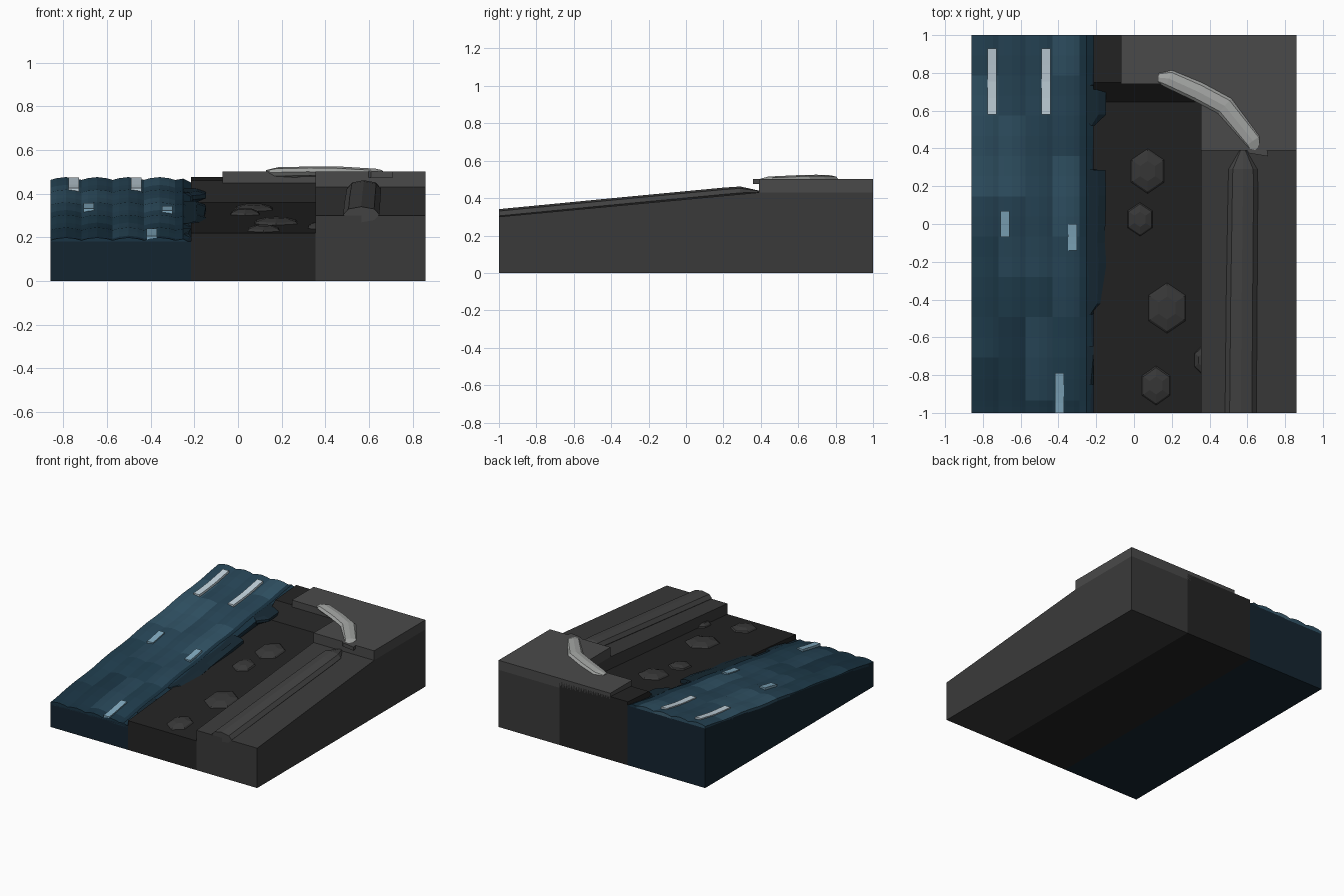
import bpy, math, random
from mathutils import Vector

if "Cube" in bpy.data.objects:
    bpy.data.objects.remove(bpy.data.objects["Cube"])
random.seed(4)

def mat(name, c):
    m = bpy.data.materials.new(name)
    m.diffuse_color = (*c, 1)
    m.use_nodes = True
    m.node_tree.nodes["Principled BSDF"].inputs["Base Color"].default_value = m.diffuse_color
    return m

mud_m = mat("mud", (.017, .017, .017))
bank_m = mat("bank", (.042, .042, .042))
slab_m = mat("slab", (.068, .068, .068))
stone_m = mat("stone", (.04, .04, .04))
log_m = mat("bark", (.055, .055, .055))
pale_m = mat("pale_wood", (.36, .37, .36))
deep_m = mat("deep_water", (.007, .018, .030))
edge_m = mat("shore_water", (.008, .022, .034))
foam_m = mat("foam", (.55, .66, .73))
glint_m = mat("glint", (.22, .40, .52))
blues = [mat("blue_%d" % i, c) for i, c in enumerate([
    (.010, .034, .056), (.014, .047, .075), (.020, .060, .095),
    (.030, .085, .130), (.050, .115, .165)])]

def make(name, verts, faces, mats, idx=None):
    me = bpy.data.meshes.new(name)
    me.from_pydata(verts, [], faces)
    for m in mats:
        me.materials.append(m)
    if idx:
        me.polygons.foreach_set("material_index", idx)
    me.update()
    ob = bpy.data.objects.new(name, me)
    bpy.context.collection.objects.link(ob)
    return ob

def loft(name, rings, m):
    # skin equal-sized rings and cap both ends
    n = len(rings[0])
    v = [p for r in rings for p in r]
    f = [(k*n + i, k*n + (i+1) % n, (k+1)*n + (i+1) % n, (k+1)*n + i)
         for k in range(len(rings) - 1) for i in range(n)]
    f += [tuple(range(n))[::-1], tuple(range(len(v) - n, len(v)))]
    ob = make(name, v, f, [m])
    import bmesh
    bm = bmesh.new()
    bm.from_mesh(ob.data)
    bmesh.ops.recalc_face_normals(bm, faces=bm.faces)
    bm.to_mesh(ob.data)
    bm.free()
    return ob

def side_block(name, x0, x1, prof, m):
    return loft(name, [[(x, y, z) for y, z in prof] for x in (x0, x1)], m)

def tube(name, path, m, n=8):
    # path entries: x, y, z, horizontal radius, vertical radius
    rings = []
    for k, (x, y, z, rh, rv) in enumerate(path):
        a, b = path[max(k-1, 0)], path[min(k+1, len(path)-1)]
        d = Vector((b[0]-a[0], b[1]-a[1], 0)).normalized()
        s = Vector((d.y, -d.x, 0))
        rings.append([Vector((x, y, z)) + s*rh*math.cos(t) + Vector((0, 0, rv*math.sin(t)))
                      for t in (2*math.pi*i/n for i in range(n))])
    return loft(name, rings, m)

def water_z(y):
    return .19 + .135*(y + 1) + .004*math.sin(y*14.7)

# ground blocks
side_block("water_base", -.86, -.215, [(-1, 0), (1, 0), (1, .448), (-1, .182)], deep_m)
side_block("mud_bed", -.215, .355,
           [(-1, 0), (1, 0), (1, .477), (.75, .46), (.645, .36), (-1, .22)], mud_m)
side_block("bank", .355, .86, [(-1, 0), (1, 0), (1, .43), (.39, .43), (-1, .30)], bank_m)

# raised slab, L-shaped
L = [(-.07, 1), (-.07, .74), (.355, .74), (.355, .39), (.86, .39), (.86, 1)]
loft("upper_slab", [[(x, y, z) for x, y in L] for z in (.43, .502)], slab_m)

# arched water strips with colour patches
ys = [-1, -.935] + [-.92 + .2133*i for i in range(1, 10)] + [1.0]
def strip(name, x0, x1, dark, half=False):
    prof = [(0, 0), (.2, .008), (.5, .013), (.8, .008), (1, 0)]
    if half:
        prof = [(0, 0), (.5, .006), (1, -.012)]
    rows = []
    for a, b in zip(ys, ys[1:]):
        rows += [a, (a + b)/2]
    rows.append(1.0)
    n = len(prof) + 2
    v, f, idx = [], [], []
    for y in rows:
        z = water_z(y)
        v.append((x0, y, z - .02))
        v += [(x0 + (x1-x0)*u, y, z + h) for u, h in prof]
        v.append((x1, y, z - .02))
    c = 0
    for k in range(len(rows) - 1):
        if k % 2 == 0:
            g = 1.3 + (rows[k] + 1)*1.1 + random.uniform(-.9, .9)
            c = max(0, min(4, int(g)))
            if k == 0 or dark:
                c = 0
        for i in range(n - 1):
            f.append((k*n + i, k*n + i + 1, (k+1)*n + i + 1, (k+1)*n + i))
            idx.append(c)
    e = (len(rows) - 1)*n
    f += [tuple(range(n))[::-1], tuple(e + i for i in range(n))]
    idx += [0, c]
    make(name, v, f, blues, idx)

for i in range(4):
    strip("water_strip_%d" % (i+1), -.86 + .143*i, -.717 + .143*i, False)
strip("water_strip_edge", -.288, -.215, True, True)

# dark lips of water lapping over the mud
def lip(name, pts, h):
    loft(name, [[(-.25 + (x + .25)*s, y, water_z(y) + dz) for x, y in pts]
                for s, dz in ((.6, -h), (1, -h*.6), (1, -.008), (.6, .006))], edge_m)
lip("shore_lip_back", [(-.25, .74), (-.18, .73), (-.147, .70), (-.147, .58),
                       (-.21, .52), (-.25, .54)], .045)
lip("shore_lip_middle", [(-.25, .29), (-.152, .285), (-.147, .15), (-.155, -.1),
                         (-.147, -.2), (-.155, -.42), (-.22, -.48), (-.25, -.48)], .05)
lip("shore_lip_front", [(-.25, -.645), (-.187, -.645), (-.2, -.75),
                        (-.215, -.85), (-.25, -.85)], .05)

# foam streaks and glints
for i, (x, y0, y1, m) in enumerate([
        (-.752, .58, .93, foam_m), (-.467, .58, .93, foam_m), (-.683, -.07, .07, glint_m),
        (-.325, -.14, 0, glint_m), (-.395, -1, -.79, glint_m)]):
    rings = []
    for k in range(5):
        y = y0 + (y1 - y0)*k/4
        z = water_z(y) + .010
        rings.append([(x-.024, y, z-.012), (x+.024, y, z-.012),
                      (x+.024, y, z+.01), (x-.024, y, z+.01)])
    loft("foam_streak_%d" % (i+1), rings, m)

# hexagonal flattened stones set in the mud
for i, (x, y, rx, ry) in enumerate([
        (.072, .28, .088, .12), (.032, .025, .067, .09), (.175, -.445, .1, .135),
        (.117, -.855, .075, .105), (.36, -.72, .04, .075)]):
    z = .222 + .085*(y + 1)
    rings = []
    for s, h in ((.5, -.022), (1, -.003), (.9, .008), (.45, .021)):
        rings.append([(x + 1.15*rx*s*math.sin(math.radians(60*k)),
                       y + ry*s*math.cos(math.radians(60*k)),
                       z + h + .085*ry*s*math.cos(math.radians(60*k))) for k in range(6)])
    loft("stone_%d" % (i+1), rings, stone_m)

# long dark log lying on the bank slope
tube("bank_log", [(.565, -1, .305, .083, .036), (.57, -.4, .363, .082, .036),
                  (.577, .2, .42, .079, .036), (.577, .29, .428, .076, .034),
                  (.577, .40, .432, .012, .006)], log_m)

# pale bent branch on the slab, with a chip at its end
tube("pale_branch", [(.13, .775, .497, .028, .012), (.185, .77, .498, .05, .024),
                     (.34, .70, .501, .053, .024), (.48, .625, .50, .055, .024),
                     (.63, .44, .493, .05, .022), (.645, .385, .488, .03, .012)], pale_m)
loft("branch_chip", [[(.59, .40, z), (.61, .375, z), (.71, .358, z), (.705, .39, z)]
                     for z in (.475, .502)], slab_m)
